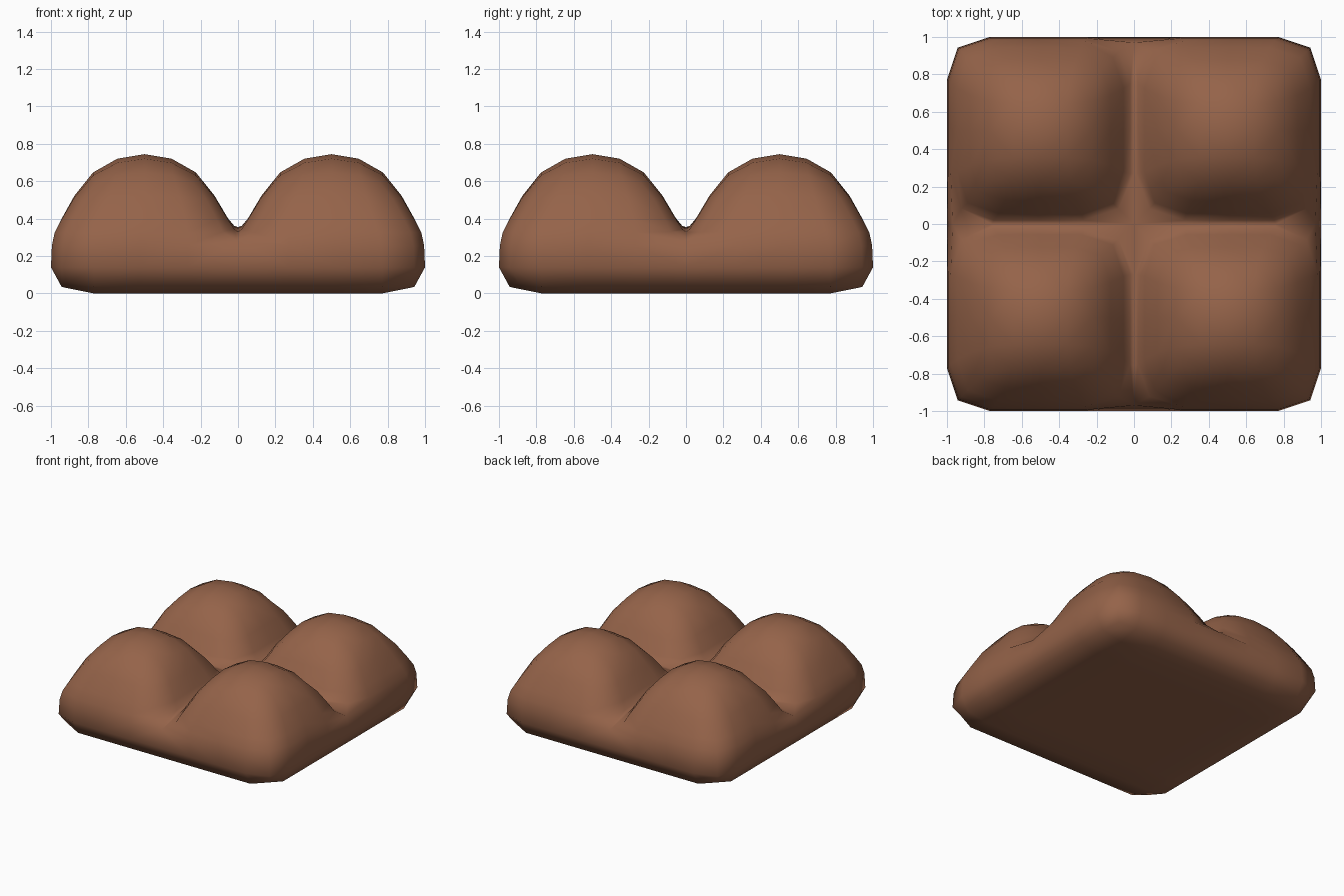
import bpy, bmesh

if "Cube" in bpy.data.objects:
    bpy.data.objects.remove(bpy.data.objects["Cube"])

# Ring of eight grid positions round one tile (0 = groove, 2 = outer rim)
RING = [(0, 0), (1, 0), (2, 0), (2, 1), (2, 2), (1, 2), (0, 2), (0, 1)]

bm = bmesh.new()


def ring(sx, sy, coords, height):
    """Eight vertices round one tile; height depends on the grid position."""
    return [bm.verts.new((sx * coords[i], sy * coords[j], height(i, j)))
            for i, j in RING]


def bridge(a, b, indices=range(8)):
    for k in indices:
        n = (k + 1) % 8
        bm.faces.new((a[k], a[n], b[n], b[k]))


def cap(r, centre):
    """Fill a ring with four quads meeting at a centre vertex."""
    c = bm.verts.new(centre)
    for k in (1, 3, 5, 7):
        bm.faces.new((r[k], r[(k + 1) % 8], r[(k + 2) % 8], c))


for sx in (-1, 1):
    for sy in (-1, 1):
        grid = (0, 0.54, 1)
        floor = ring(sx, sy, grid, lambda i, j: 0)
        rim = ring(sx, sy, grid, lambda i, j: 0.28 if 2 in (i, j) else 0.35)
        lip = ring(sx, sy, (0.04, 0.5, 0.96), lambda i, j: 0.372)
        # tile top, with slightly lower and drawn-in corners
        top = ring(sx, sy, (0.21, 0.5, 0.79),
                   lambda i, j: 0.69 if 1 in (i, j) else 0.62)
        cap(floor, (sx * 0.54, sy * 0.54, 0))
        bridge(floor, rim, range(2, 6))      # outer walls only
        bridge(rim, lip)
        bridge(lip, top)
        cap(top, (sx * 0.5, sy * 0.5, 0.795))

# Join the four quarters and round everything off
bmesh.ops.remove_doubles(bm, verts=bm.verts[:], dist=0.0005)
bmesh.ops.recalc_face_normals(bm, faces=bm.faces[:])
for f in bm.faces:
    f.smooth = True

mesh = bpy.data.meshes.new("chocolate_block")
bm.to_mesh(mesh)
bm.free()

brown = bpy.data.materials.new("milk chocolate brown")
brown.diffuse_color = (0.30, 0.125, 0.067, 1)
brown.use_nodes = True
brown.node_tree.nodes["Principled BSDF"].inputs["Base Color"].default_value = brown.diffuse_color
mesh.materials.append(brown)

block = bpy.data.objects.new("chocolate_block", mesh)
bpy.context.collection.objects.link(block)
sub = block.modifiers.new("rounding", 'SUBSURF')
sub.levels = 1
sub.render_levels = 1
sub.use_limit_surface = False
